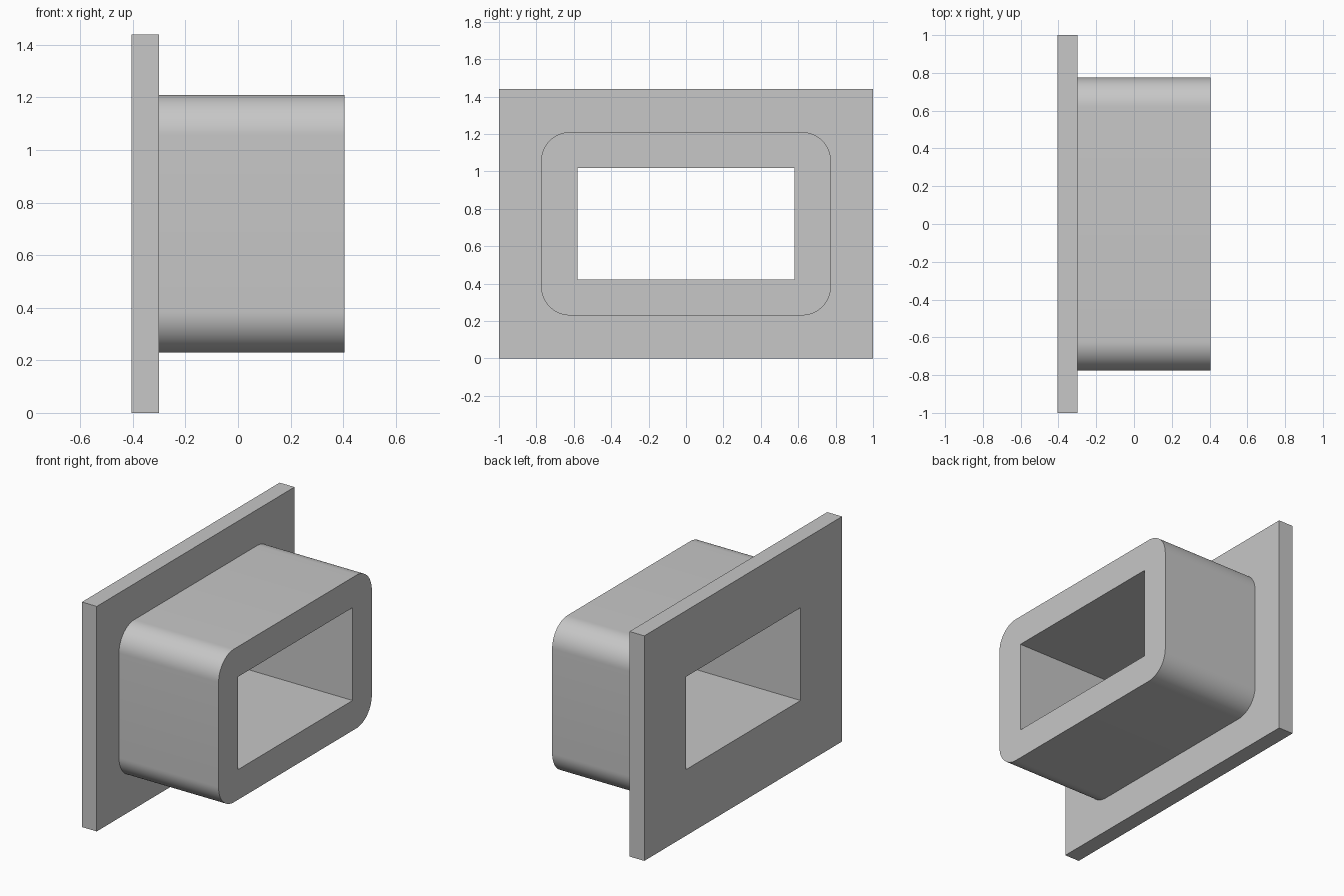
import bpy, bmesh
from math import sin, cos, pi

if "Cube" in bpy.data.objects:
    bpy.data.objects.remove(bpy.data.objects["Cube"], do_unlink=True)

MID_Z = 0.72
BACK, JOINT, FRONT = -0.405, -0.30, 0.405

grey = bpy.data.materials.new("light grey")
grey.use_nodes = True
colour = (0.57, 0.57, 0.57, 1)
grey.diffuse_color = colour
grey.node_tree.nodes["Principled BSDF"].inputs["Base Color"].default_value = colour


def outline(half_y, half_z, radius=0.0, steps=16):
    """Rectangle in the yz plane, with rounded corners if a radius is given."""
    points = []
    for i, (sy, sz) in enumerate([(1, 1), (-1, 1), (-1, -1), (1, -1)]):
        cy, cz = sy * (half_y - radius), MID_Z + sz * (half_z - radius)
        for k in range(steps + 1 if radius else 1):
            a = (i + k / steps) * pi / 2
            points.append((cy + radius * cos(a), cz + radius * sin(a)))
    return points


def add_loop(bm, points, x):
    verts = [bm.verts.new((x, y, z)) for y, z in points]
    edges = [bm.edges.new((v, verts[i - 1])) for i, v in enumerate(verts)]
    return verts, edges


def wall(bm, a, b):
    for i in range(len(a[0])):
        bm.faces.new((a[0][i - 1], a[0][i], b[0][i], b[0][i - 1]))


def annulus(bm, outer, inner):
    bmesh.ops.triangle_fill(bm, edges=outer[1] + inner[1], use_beauty=True)


def finish(bm, name):
    bmesh.ops.recalc_face_normals(bm, faces=bm.faces[:])
    mesh = bpy.data.meshes.new(name)
    bm.to_mesh(mesh)
    bm.free()
    mesh.materials.append(grey)
    ob = bpy.data.objects.new(name, mesh)
    bpy.context.collection.objects.link(ob)
    bpy.ops.object.select_all(action='DESELECT')
    ob.select_set(True)
    bpy.context.view_layer.objects.active = ob
    bpy.ops.object.shade_smooth_by_angle()


plate_edge = outline(1.0, 0.72)
collar_edge = outline(0.775, 0.49, 0.155)
opening = outline(0.58, 0.297)

# Flat mounting plate, open where the collar joins it
bm = bmesh.new()
back_outer, back_inner = add_loop(bm, plate_edge, BACK), add_loop(bm, opening, BACK)
front_outer, front_seam = add_loop(bm, plate_edge, JOINT), add_loop(bm, collar_edge, JOINT)
annulus(bm, back_outer, back_inner)
annulus(bm, front_outer, front_seam)
wall(bm, back_outer, front_outer)
finish(bm, "mounting_plate")

# Rounded collar with the rectangular passage running through to the plate's back
bm = bmesh.new()
seam, rim = add_loop(bm, collar_edge, JOINT), add_loop(bm, collar_edge, FRONT)
passage_back, passage_front = add_loop(bm, opening, BACK), add_loop(bm, opening, FRONT)
wall(bm, seam, rim)
annulus(bm, rim, passage_front)
wall(bm, passage_front, passage_back)
finish(bm, "rounded_collar")
